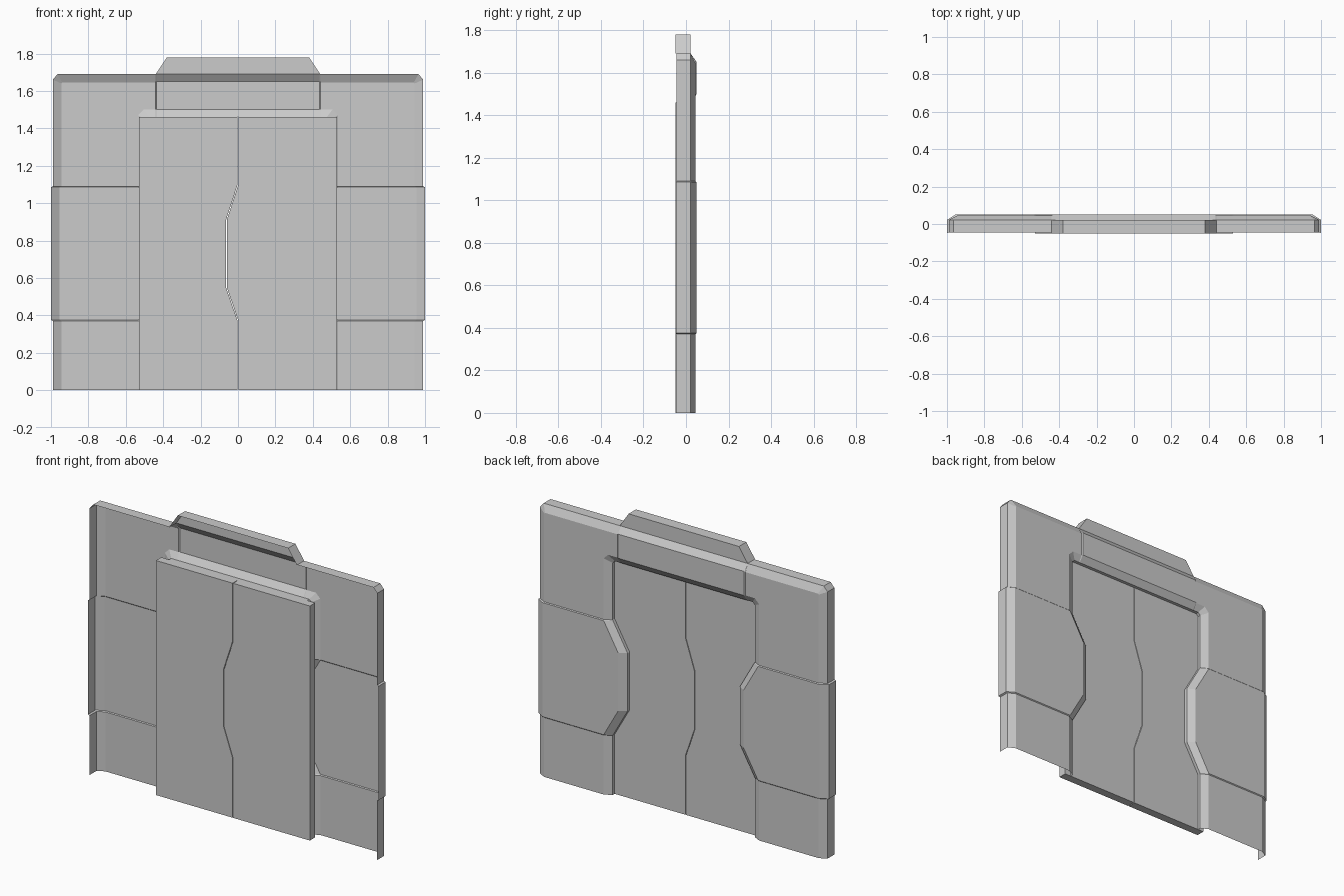
import bpy, bmesh

if "Cube" in bpy.data.objects:
    bpy.data.objects.remove(bpy.data.objects["Cube"])

FRONT, CHAMFER_Y, BACK, RAISED = -0.045, 0.022, 0.045, 0.05


def make_object(name, bm, mirror=False):
    bmesh.ops.remove_doubles(bm, verts=bm.verts, dist=1e-5)
    bmesh.ops.recalc_face_normals(bm, faces=bm.faces)
    me = bpy.data.meshes.new(name)
    bm.to_mesh(me)
    bm.free()
    ob = bpy.data.objects.new(name, me)
    bpy.context.collection.objects.link(ob)
    if mirror:
        mod = ob.modifiers.new("mirror", 'MIRROR')
        mod.use_axis = (True, False, False)
    return ob


def loft(bm, rows):
    """Skin a grid of points; every row has the same number of points."""
    grid = [[bm.verts.new(p) for p in row] for row in rows]
    for a, b in zip(grid, grid[1:]):
        for i in range(len(a) - 1):
            bm.faces.new((a[i], a[i + 1], b[i + 1], b[i]))


def post_row(z, outer=0.99, inner=0.49, back=BACK, front=FRONT):
    """Cross-section of the side wall: flange, chamfer, plate, chamfer, jamb."""
    return [(outer, front, z), (outer, CHAMFER_Y, z), (outer - 0.045, back, z),
            (inner + 0.045, back, z), (inner, CHAMFER_Y, z), (inner, -0.01, z)]


# lower side posts
bm = bmesh.new()
loft(bm, [post_row(0), post_row(0.37)])
make_object("lower_post", bm, True)

# raised middle panels bulging into the opening
bm = bmesh.new()
rows = [post_row(0.37)]
for z, inner in ((0.375, 0.487), (0.55, 0.387), (0.91, 0.387), (1.085, 0.487)):
    rows.append(post_row(z, 1.0, inner, RAISED, -0.048))
rows.append(post_row(1.09))
loft(bm, rows)
make_object("side_panel", bm, True)

# upper posts turning the corner towards the header
outer = [(0.99, 1.09), (0.99, 1.66), (0.965, 1.69), (0.44, 1.69)]
plate_out = [(0.945, 1.09), (0.945, 1.64), (0.94, 1.645), (0.44, 1.645)]
plate_in = [(0.535, 1.09), (0.535, 1.47), (0.505, 1.50), (0.44, 1.50)]
inner = [(0.49, 1.09), (0.49, 1.445), (0.475, 1.46), (0.44, 1.46)]
rings = [(outer, FRONT), (outer, CHAMFER_Y), (plate_out, BACK),
         (plate_in, BACK), (inner, CHAMFER_Y), (inner, -0.01)]
bm = bmesh.new()
loft(bm, [[(x, y, z) for x, z in pts] for pts, y in rings])
make_object("upper_post", bm, True)


def header_row(x, back):
    return [(x, -0.01, 1.46), (x, CHAMFER_Y, 1.46), (x, back, 1.50),
            (x, back, 1.65), (x, CHAMFER_Y, 1.69)]


# raised header with stepped ends
bm = bmesh.new()
loft(bm, [header_row(-0.44, BACK), header_row(-0.435, RAISED),
          header_row(0.435, RAISED), header_row(0.44, BACK)])
make_object("header", bm)

# trapezoid cap, open towards the front
bm = bmesh.new()
cap = [(-0.44, 1.69), (-0.38, 1.78), (0.38, 1.78), (0.44, 1.69)]
loft(bm, [[(x, y, z) for x, z in cap] for y in (-0.05, CHAMFER_Y)])
bm.faces.new([bm.verts.new((x, CHAMFER_Y, z)) for x, z in cap])
make_object("header_cap", bm)

# two door leaves meeting along a notched seam
seam = [(0, 0), (0, 0.37), (-0.062, 0.55), (-0.062, 0.91), (0, 1.10), (0, 1.46)]
for name, side in (("left_leaf", -1), ("right_leaf", 1)):
    pts = [(x + side * 0.002, z) for x, z in seam]
    pts += [(side * 0.53, 1.46), (side * 0.53, 0)]
    bm = bmesh.new()
    face = bm.faces.new([bm.verts.new((x, -0.05, z)) for x, z in pts])
    ext = bmesh.ops.extrude_face_region(bm, geom=[face], use_keep_orig=True)
    moved = [v for v in ext["geom"] if isinstance(v, bmesh.types.BMVert)]
    bmesh.ops.translate(bm, verts=moved, vec=(0, 0.052, 0))
    make_object(name, bm)
